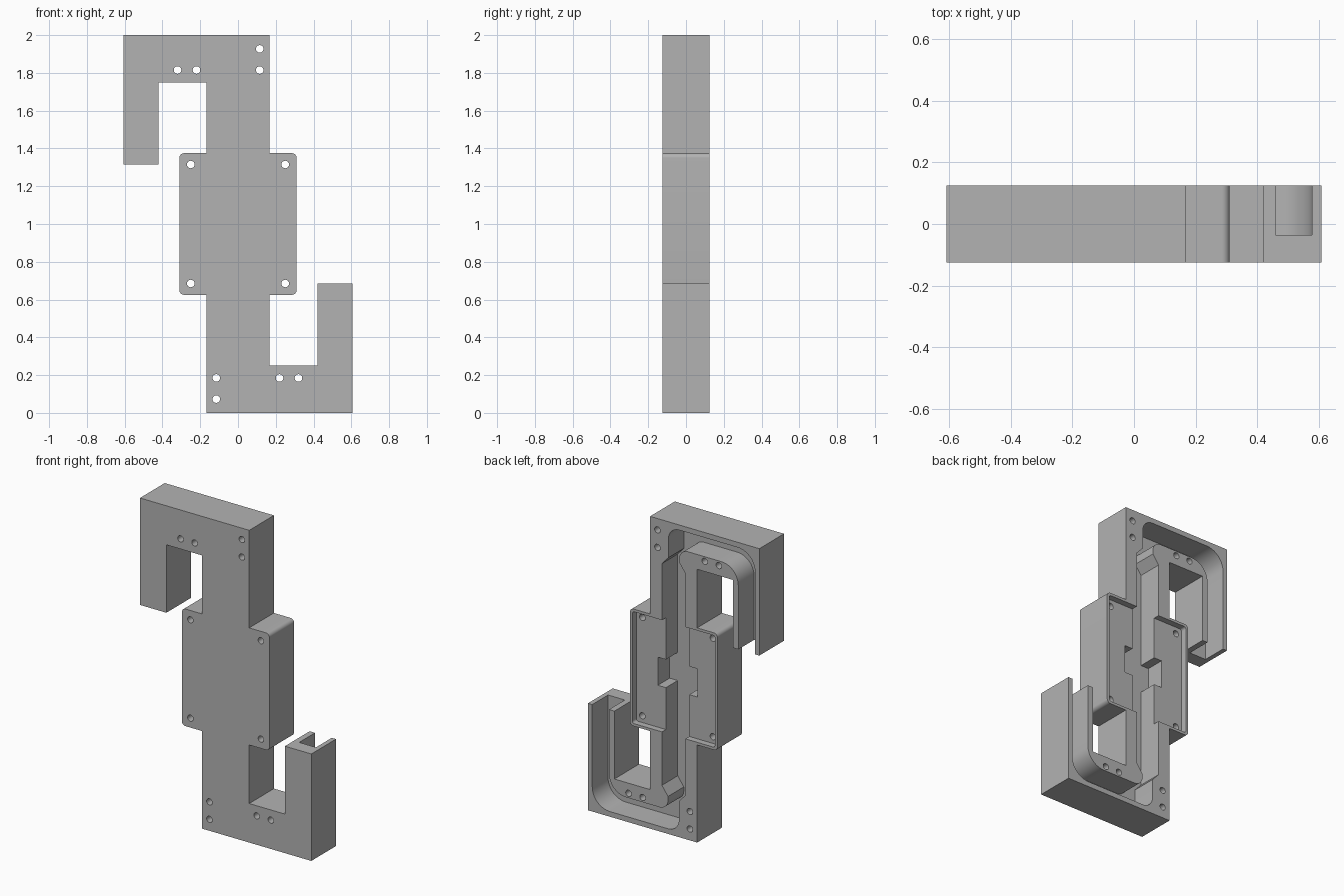
import bpy
import bmesh
import math
from mathutils import Vector

if "Cube" in bpy.data.objects:
    bpy.data.objects.remove(bpy.data.objects["Cube"], do_unlink=True)

BACK, FRONT = 0.125, -0.125
FLOOR = -0.035          # channel floor
LEDGE = 0.085           # pocket floor
OUT = 0.3               # cutter overshoot

grey = bpy.data.materials.new("plain_grey")
grey.use_nodes = True
colour = (0.45, 0.45, 0.45, 1)
grey.diffuse_color = colour
grey.node_tree.nodes["Principled BSDF"].inputs["Base Color"].default_value = colour


def half_turn(points):
    """Append the same outline turned half round the middle of the model."""
    return points + [(-p[0], 2 - p[1], *p[2:]) for p in points]


def rounded(points, steps=10):
    """Turn (x, z, radius) corners into a plain outline with arcs."""
    out = []
    for i, p in enumerate(points):
        c = Vector(p[:2])
        if len(p) < 3:
            out.append(c)
            continue
        a = (Vector(points[i - 1][:2]) - c).normalized()
        b = (Vector(points[(i + 1) % len(points)][:2]) - c).normalized()
        centre = c + (a + b) * p[2]
        for k in range(steps + 1):
            t = k / steps * math.pi / 2
            out.append(centre - b * p[2] * math.cos(t) - a * p[2] * math.sin(t))
    return out


def prism(name, outline, y0, y1):
    """Extrude an outline in the xz plane from y0 to y1."""
    bm = bmesh.new()
    face = bm.faces.new([bm.verts.new((p[0], y0, p[1])) for p in outline])
    ext = bmesh.ops.extrude_face_region(bm, geom=[face])
    verts = [g for g in ext["geom"] if isinstance(g, bmesh.types.BMVert)]
    bmesh.ops.translate(bm, verts=verts, vec=(0, y1 - y0, 0))
    bmesh.ops.recalc_face_normals(bm, faces=bm.faces)
    mesh = bpy.data.meshes.new(name)
    bm.to_mesh(mesh)
    bm.free()
    mesh.materials.append(grey)
    obj = bpy.data.objects.new(name, mesh)
    bpy.context.collection.objects.link(obj)
    return obj


# Housing: central plate with a hooked arm at each end
body_outline = half_turn([
    (0.167, 1.375), (0.167, 2), (-0.607, 2), (-0.607, 1.315),
    (-0.42, 1.315), (-0.42, 1.75), (-0.167, 1.75), (-0.167, 1.375),
    (-0.31, 1.375, 0.025), (-0.31, 0.625, 0.025)])
housing = prism("hooked_housing", rounded(body_outline), FRONT, BACK)

# Channel running from hook to hook through the middle
channel_outline = half_turn([
    (0.14, 1.09), (0.083, 1.09), (0.083, 1.72), (0.037, 1.77),
    (0.037, 1.967, 0.075), (-0.577, 1.967, 0.125), (-0.577, 1.2),
    (-0.458, 1.2), (-0.458, 1.845, 0.12), (-0.04, 1.845, 0.06),
    (-0.04, 1.76), (-0.083, 1.70), (-0.083, 1.09), (-0.14, 1.09)])
cutters = [prism("channel_cutter", rounded(channel_outline), FLOOR, OUT)]

# Shallow pocket in the back of the central plate
pocket_outline = half_turn([(0.293, 1.358, 0.015), (-0.293, 1.358, 0.015)])
cutters.append(prism("pocket_cutter", rounded(pocket_outline, 6), LEDGE, OUT))

# Screw holes
holes = half_turn([(0.115, 1.927), (0.115, 1.815), (-0.32, 1.815),
                   (-0.22, 1.815), (-0.25, 1.315), (0.25, 1.315)])
for x, z in holes:
    angles = [math.tau * k / 24 for k in range(24)]
    circle = [(x + 0.02 * math.cos(a), z + 0.02 * math.sin(a)) for a in angles]
    cutters.append(prism("hole_cutter", circle, -OUT, OUT))

# Carve the housing, then drop the cutters
for cutter in cutters:
    cutter.hide_render = True
    mod = housing.modifiers.new(cutter.name, "BOOLEAN")
    mod.operation = "DIFFERENCE"
    mod.solver = "EXACT"
    mod.object = cutter
bpy.context.view_layer.update()
graph = bpy.context.evaluated_depsgraph_get()
carved = bpy.data.meshes.new_from_object(housing.evaluated_get(graph))
housing.modifiers.clear()
housing.data = carved
for cutter in cutters:
    bpy.data.objects.remove(cutter, do_unlink=True)

bpy.ops.object.select_all(action="DESELECT")
housing.select_set(True)
bpy.context.view_layer.objects.active = housing
bpy.ops.object.shade_smooth_by_angle(angle=math.radians(30))
